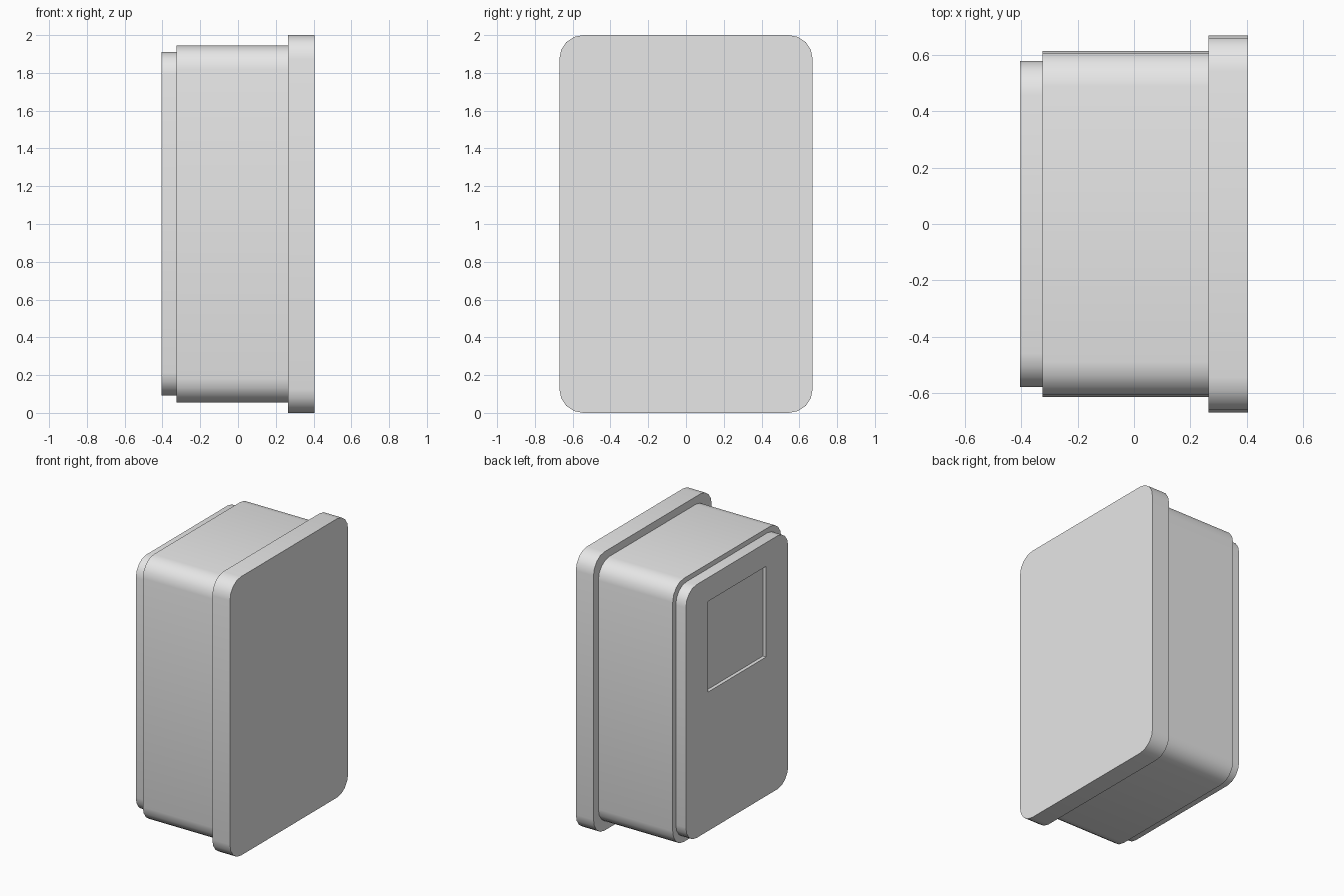
import bpy
import bmesh
from math import pi, cos, sin, radians

default = bpy.data.objects.get("Cube")
if default:
    bpy.data.objects.remove(default, do_unlink=True)

GREY = (0.8, 0.8, 0.8, 1.0)
grey = bpy.data.materials.new("plain_grey")
grey.use_nodes = True
grey.diffuse_color = GREY
grey.node_tree.nodes["Principled BSDF"].inputs["Base Color"].default_value = GREY


def slab(name, x0, x1, half_y, z0, z1, radius=0.0, steps=4):
    """Rounded rectangle in the yz plane, extruded from x0 to x1."""
    bm = bmesh.new()
    corners = [(half_y - radius, z1 - radius), (radius - half_y, z1 - radius),
               (radius - half_y, z0 + radius), (half_y - radius, z0 + radius)]
    outline = []
    for i, (cy, cz) in enumerate(corners):
        for s in range(steps + 1 if radius else 1):
            a = (i + s / steps) * pi / 2
            outline.append(bm.verts.new((x0, cy + radius * cos(a), cz + radius * sin(a))))
    face = bm.faces.new(outline)
    grown = bmesh.ops.extrude_face_region(bm, geom=[face])
    moved = [g for g in grown["geom"] if isinstance(g, bmesh.types.BMVert)]
    bmesh.ops.translate(bm, verts=moved, vec=(x1 - x0, 0, 0))
    bmesh.ops.recalc_face_normals(bm, faces=bm.faces)
    mesh = bpy.data.meshes.new(name)
    bm.to_mesh(mesh)
    bm.free()
    mesh.materials.append(grey)
    obj = bpy.data.objects.new(name, mesh)
    bpy.context.collection.objects.link(obj)
    return obj


def activate(obj):
    bpy.ops.object.select_all(action="DESELECT")
    obj.select_set(True)
    bpy.context.view_layer.objects.active = obj


# Three stacked housing layers
flange = slab("flange", 0.265, 0.405, 0.67, 0.0, 2.0, 0.125)
body = slab("body", -0.325, 0.265, 0.615, 0.055, 1.945, 0.125)
cover = slab("cover", -0.405, -0.325, 0.58, 0.093, 1.91, 0.12)

# Shallow square recess in the cover
cutter = slab("recess_cutter", -0.5, -0.38, 0.33, 1.09, 1.74)
cutter.hide_render = True
cut = cover.modifiers.new("recess", "BOOLEAN")
cut.operation = "DIFFERENCE"
cut.solver = "EXACT"
cut.object = cutter
activate(cover)
bpy.ops.object.modifier_apply(modifier=cut.name)
bpy.data.objects.remove(cutter, do_unlink=True)

# Smooth corners, crisp edges
for part in (flange, body, cover):
    activate(part)
    bpy.ops.object.shade_smooth_by_angle(angle=radians(30))
